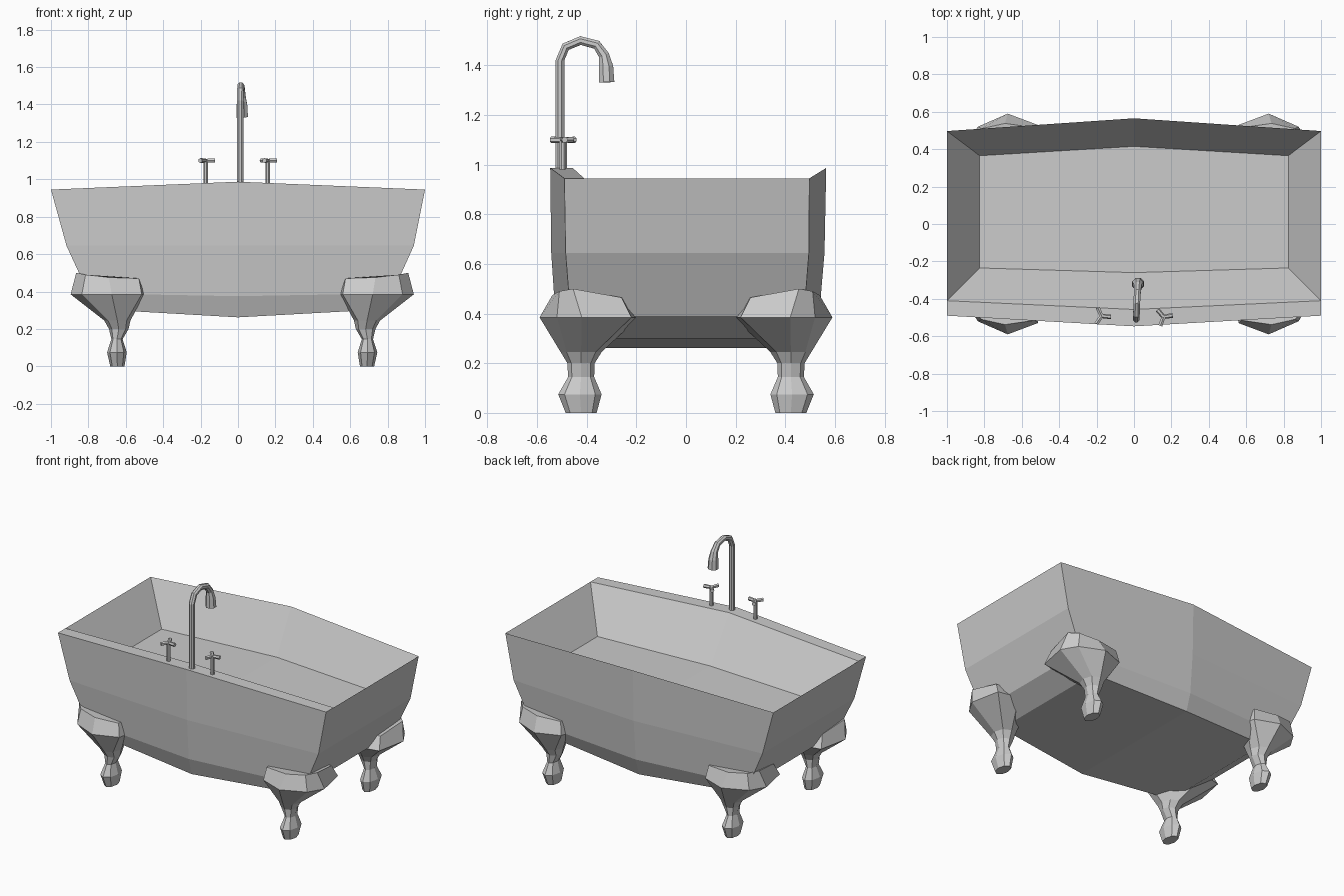
import bpy, bmesh, math
from mathutils import Vector

if "Cube" in bpy.data.objects:
    bpy.data.objects.remove(bpy.data.objects["Cube"])


def loft(name, rings, split=False):
    """Skin a list of equal-length rings and cap both ends."""
    bm = bmesh.new()
    rows = [[bm.verts.new(p) for p in r] for r in rings]
    n = len(rows[0])
    for a, b in zip(rows, rows[1:]):
        for i in range(n):
            j = (i + 1) % n
            bm.faces.new((a[i], a[j], b[j], b[i]))
    for r in (rows[0], rows[-1]):
        if split:  # two quads, folded on the middle line
            bm.faces.new((r[0], r[1], r[4], r[5]))
            bm.faces.new((r[1], r[2], r[3], r[4]))
        else:
            bm.faces.new(r)
    bmesh.ops.remove_doubles(bm, verts=bm.verts, dist=0.0005)
    bmesh.ops.recalc_face_normals(bm, faces=bm.faces)
    me = bpy.data.meshes.new(name)
    bm.to_mesh(me)
    bm.free()
    ob = bpy.data.objects.new(name, me)
    bpy.context.collection.objects.link(ob)
    return ob


def pipe(name, path, radii, sides=8):
    """Round bar along a path with a radius at each point."""
    pts = [Vector(p) for p in path]
    rings = []
    for i, p in enumerate(pts):
        d = (pts[min(i + 1, len(pts) - 1)] - pts[max(i - 1, 0)]).normalized()
        ref = Vector((1, 0, 0)) if abs(d.x) < 0.6 else Vector((0, 0, 1))
        u = (ref - d * ref.dot(d)).normalized()
        v = d.cross(u)
        rings.append([p + radii[i] * (u * math.cos(t) + v * math.sin(t))
                      for t in (2 * math.pi * (k + 0.5) / sides for k in range(sides))])
    return loft(name, rings)


# Tub: six-point rings, bowed on the long sides
def tub_ring(x0, x1, yf, yfm, yb, ybm, zc, zm, zmb=None):
    xm = 0.0
    return [(x0, yf, zc), (xm, yfm, zm), (x1, yf, zc),
            (x1, yb, zc), (xm, ybm, zm), (x0, yb, zc)]


loft("tub", [
    tub_ring(-0.66, 0.69, -0.435, -0.495, 0.435, 0.50, 0.30, 0.262),
    tub_ring(-0.80, 0.825, -0.465, -0.525, 0.475, 0.535, 0.39, 0.375),
    tub_ring(-0.917, 0.94, -0.485, -0.543, 0.495, 0.558, 0.645, 0.645),
    tub_ring(-1.0, 1.0, -0.49, -0.547, 0.497, 0.565, 0.945, 0.987),
    tub_ring(-1.0, 1.0, -0.41, -0.457, 0.497, 0.565, 0.945, 0.987),
    tub_ring(-0.825, 0.825, -0.235, -0.26, 0.365, 0.415, 0.69, 0.702),
], split=True)


# Clawed feet: oval leg rings opening into a corner bracket
def oval(x0, x1, y0, y1, z):
    cx, cy, rx, ry = (x0 + x1) / 2, (y0 + y1) / 2, (x1 - x0) / 2, (y1 - y0) / 2
    return [(cx + rx * math.cos(math.pi * (1 + k / 4)),
             cy + ry * math.sin(math.pi * (1 + k / 4)), z) for k in range(8)]


foot = [
    oval(0.652, 0.728, -0.485, -0.36, 0.0),
    oval(0.64, 0.745, -0.515, -0.34, 0.075),
    oval(0.662, 0.722, -0.475, -0.37, 0.145),
    oval(0.63, 0.735, -0.478, -0.368, 0.20),
    oval(0.62, 0.76, -0.505, -0.34, 0.245),
    [(x, y, 0.385) for x, y in (
        (0.545, -0.47), (0.56, -0.53), (0.72, -0.59), (0.88, -0.52),
        (0.94, -0.42), (0.90, -0.22), (0.76, -0.19), (0.60, -0.33))],
    [(0.575, -0.44, 0.47), (0.575, -0.515, 0.47), (0.735, -0.538, 0.475), (0.86, -0.51, 0.49),
     (0.91, -0.455, 0.50), (0.88, -0.26, 0.465), (0.77, -0.25, 0.46), (0.62, -0.36, 0.46)],
]
for ylabel, sy in (("front", 1), ("back", -1)):
    for xlabel, sx in (("right", 1), ("left", -1)):
        loft(f"{ylabel}_{xlabel}_foot",
             [[(0.0225 + sx * (x - 0.0225), sy * y, z) for x, y, z in r] for r in foot])

# Swan-neck spout with flared mouth
pipe("spout",
     [(0.012, -0.508, 0.96), (0.012, -0.508, 1.42), (0.013, -0.485, 1.475), (0.015, -0.425, 1.50),
      (0.018, -0.36, 1.483), (0.02, -0.33, 1.44), (0.021, -0.322, 1.395), (0.022, -0.32, 1.332)],
     [0.019, 0.019, 0.019, 0.019, 0.02, 0.023, 0.031, 0.034])

# Taps: stem plus three spokes
for label, cx, cy, start in (("left", -0.173, -0.492, -5), ("right", 0.158, -0.497, 10)):
    pipe(label + "_tap_stem", [(cx, cy, 0.95), (cx, cy, 1.108)], [0.013, 0.013], 8)
    for k in range(3):
        a = math.radians(start + 120 * k)
        pipe(f"{label}_tap_spoke_{k + 1}",
             [(cx, cy, 1.1), (cx + 0.05 * math.cos(a), cy + 0.05 * math.sin(a), 1.1)],
             [0.011, 0.013], 6)
